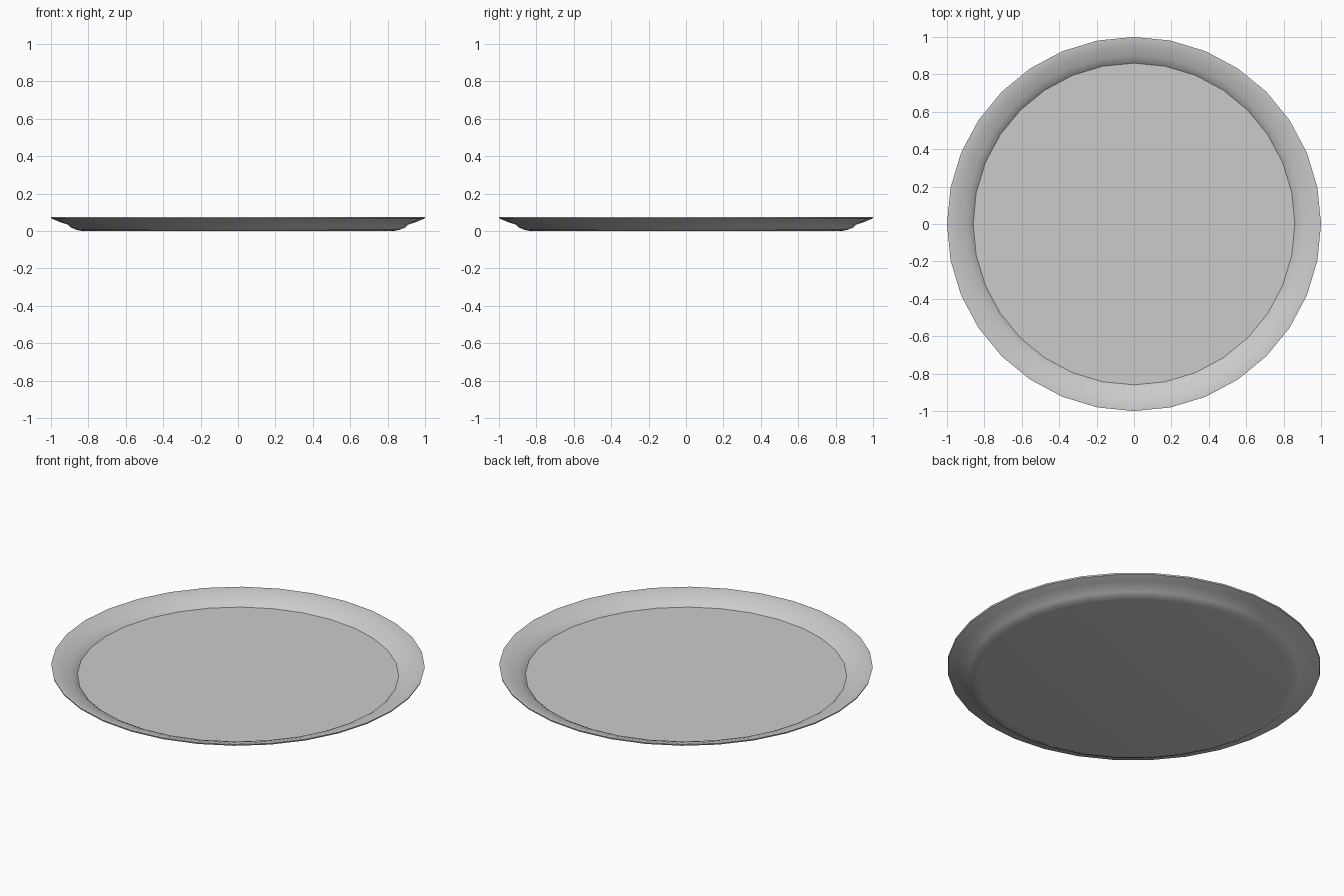
import bpy, bmesh, math

if "Cube" in bpy.data.objects:
    bpy.data.objects.remove(bpy.data.objects["Cube"])

SIDES = 32
# (radius, height) from underside centre, round the rim, to the inner floor
PROFILE = [(0.83, 0.0), (0.865, 0.006), (0.893, 0.019), (0.91, 0.034),
           (0.955, 0.049), (0.998, 0.067), (1.0, 0.075),
           (0.985, 0.075), (0.94, 0.062), (0.9, 0.047), (0.875, 0.034), (0.86, 0.02)]

bm = bmesh.new()
rings = [[bm.verts.new((r * math.cos(2 * math.pi * i / SIDES),
                        r * math.sin(2 * math.pi * i / SIDES), z))
          for i in range(SIDES)] for r, z in PROFILE]

# Curved rim
for a, b in zip(rings, rings[1:]):
    for i in range(SIDES):
        j = (i + 1) % SIDES
        bm.faces.new((a[i], a[j], b[j], b[i]))

# Flat underside and flat floor
bm.faces.new(rings[0][::-1])
bm.faces.new(rings[-1])
bmesh.ops.recalc_face_normals(bm, faces=bm.faces)

mesh = bpy.data.meshes.new("plate")
bm.to_mesh(mesh)
bm.free()
plate = bpy.data.objects.new("plate", mesh)
bpy.context.collection.objects.link(plate)

# Smooth rim with crisp floor edge and lip
bpy.context.view_layer.objects.active = plate
plate.select_set(True)
bpy.ops.object.shade_smooth_by_angle(angle=math.radians(35))
